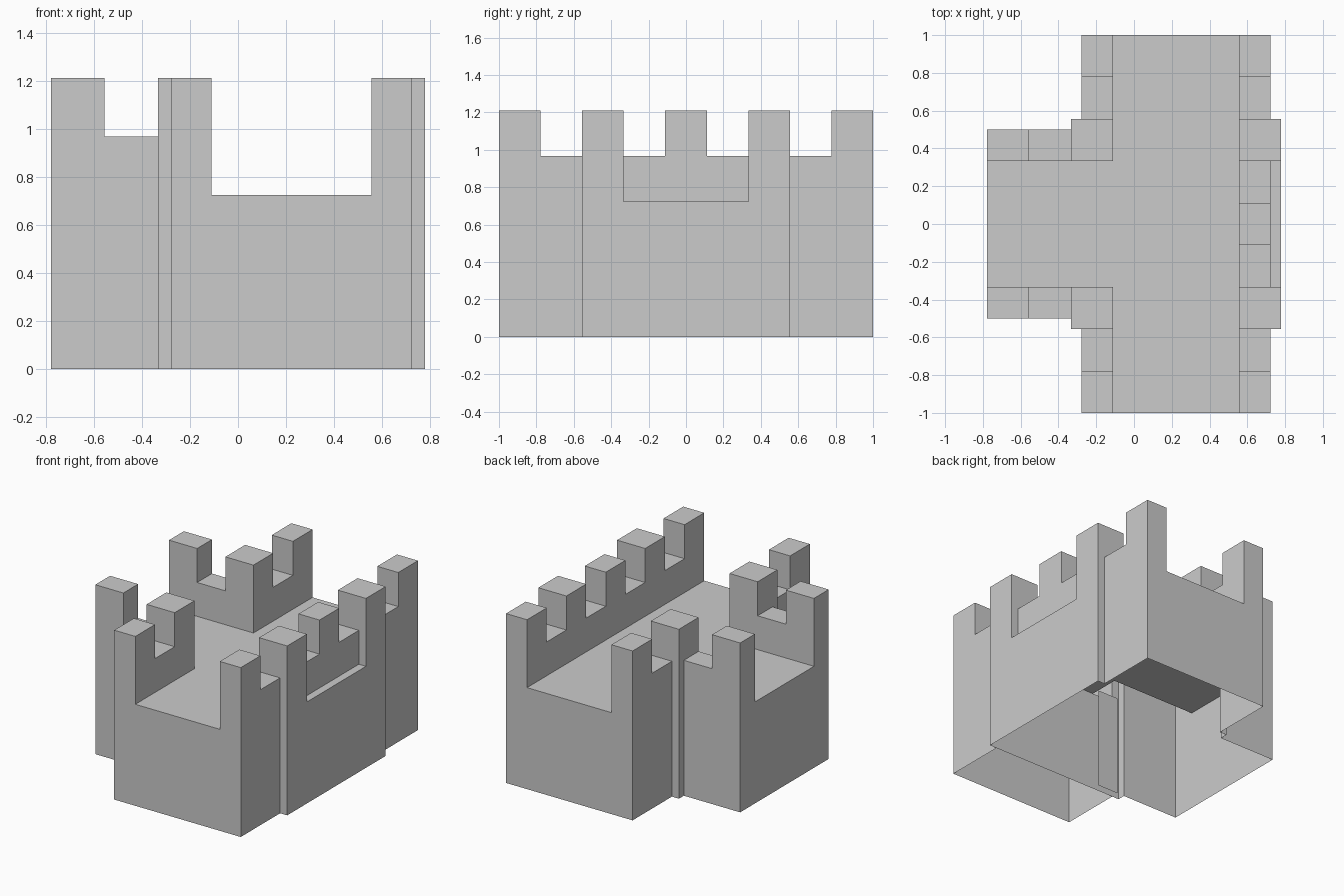
import bpy, bmesh

if "Cube" in bpy.data.objects:
    bpy.data.objects.remove(bpy.data.objects["Cube"])

DECK, DIP, TOP = 0.725, 0.967, 1.21

# Blocks standing on the ground: x0, x1, y0, y1, height (the tallest wins)
blocks = [
    (-0.278, 0.722, -1, 1, DECK),             # long wall
    (-0.778, -0.278, -0.5, 0.5, DECK),        # side arm
    (-0.333, 0.778, -0.556, 0.556, DECK),     # thicker crossing
    (0.556, 0.722, -1, 1, DIP),               # far parapet
    (0.556, 0.722, -0.111, 0.111, TOP),       # middle merlon
]
half = [
    (-0.278, -0.111, 0.333, 1, DIP),          # near parapet
    (-0.778, -0.111, 0.333, 0.5, DIP),        # arm parapet
    (-0.278, -0.111, 0.778, 1, TOP),          # end merlons
    (0.556, 0.722, 0.778, 1, TOP),
    (-0.333, -0.111, 0.333, 0.556, TOP),      # corner posts
    (0.556, 0.778, 0.333, 0.556, TOP),
    (-0.778, -0.556, 0.333, 0.5, TOP),        # arm merlon
]
for x0, x1, y0, y1, h in half:
    blocks += [(x0, x1, y0, y1, h), (x0, x1, -y1, -y0, h)]

# The crossing only passes the arm's sides at the corner posts
blocks[2] = (-0.278, 0.778, -0.556, 0.556, DECK)

xs = sorted({v for b in blocks for v in b[:2]})
ys = sorted({v for b in blocks for v in b[2:4]})


def height(i, j):
    if not (0 <= i < len(xs) - 1 and 0 <= j < len(ys) - 1):
        return 0
    cx, cy = (xs[i] + xs[i + 1]) / 2, (ys[j] + ys[j + 1]) / 2
    return max([b[4] for b in blocks
                if b[0] < cx < b[1] and b[2] < cy < b[3]], default=0)


def make_object(name, quads):
    bm = bmesh.new()
    for q in quads:
        bm.faces.new([bm.verts.new(p) for p in q])
    bmesh.ops.remove_doubles(bm, verts=bm.verts, dist=0.0005)
    bmesh.ops.dissolve_limit(bm, angle_limit=0.01, verts=bm.verts, edges=bm.edges)
    mesh = bpy.data.meshes.new(name)
    bm.to_mesh(mesh)
    bm.free()
    bpy.context.collection.objects.link(bpy.data.objects.new(name, mesh))


# Open-bottomed shell: a top for each cell and a wall at each step
levels = [0, DECK, DIP, TOP]
quads = []
for i in range(len(xs) - 1):
    for j in range(len(ys) - 1):
        h = height(i, j)
        if not h:
            continue
        c = [(xs[i], ys[j]), (xs[i + 1], ys[j]),
             (xs[i + 1], ys[j + 1]), (xs[i], ys[j + 1])]
        quads.append([(*p, h) for p in c])
        for k, (di, dj) in enumerate([(0, -1), (1, 0), (0, 1), (-1, 0)]):
            a, b = c[k], c[(k + 1) % 4]
            low = height(i + di, j + dj)
            for z0, z1 in zip(levels, levels[1:]):
                if low <= z0 and z1 <= h:
                    quads.append([(*a, z0), (*b, z0), (*b, z1), (*a, z1)])
make_object("battlement_shell", quads)


# Partition walls inside the hollow, seen from below
def partition(name, x0, x1, y):
    make_object(name, [[(x1, y, 0), (x0, y, 0), (x0, y, DECK), (x1, y, DECK)]])


partition("crossing_partition", -0.278, 0.722, -0.556)
partition("arm_partition", -0.278, -0.111, -0.5)
